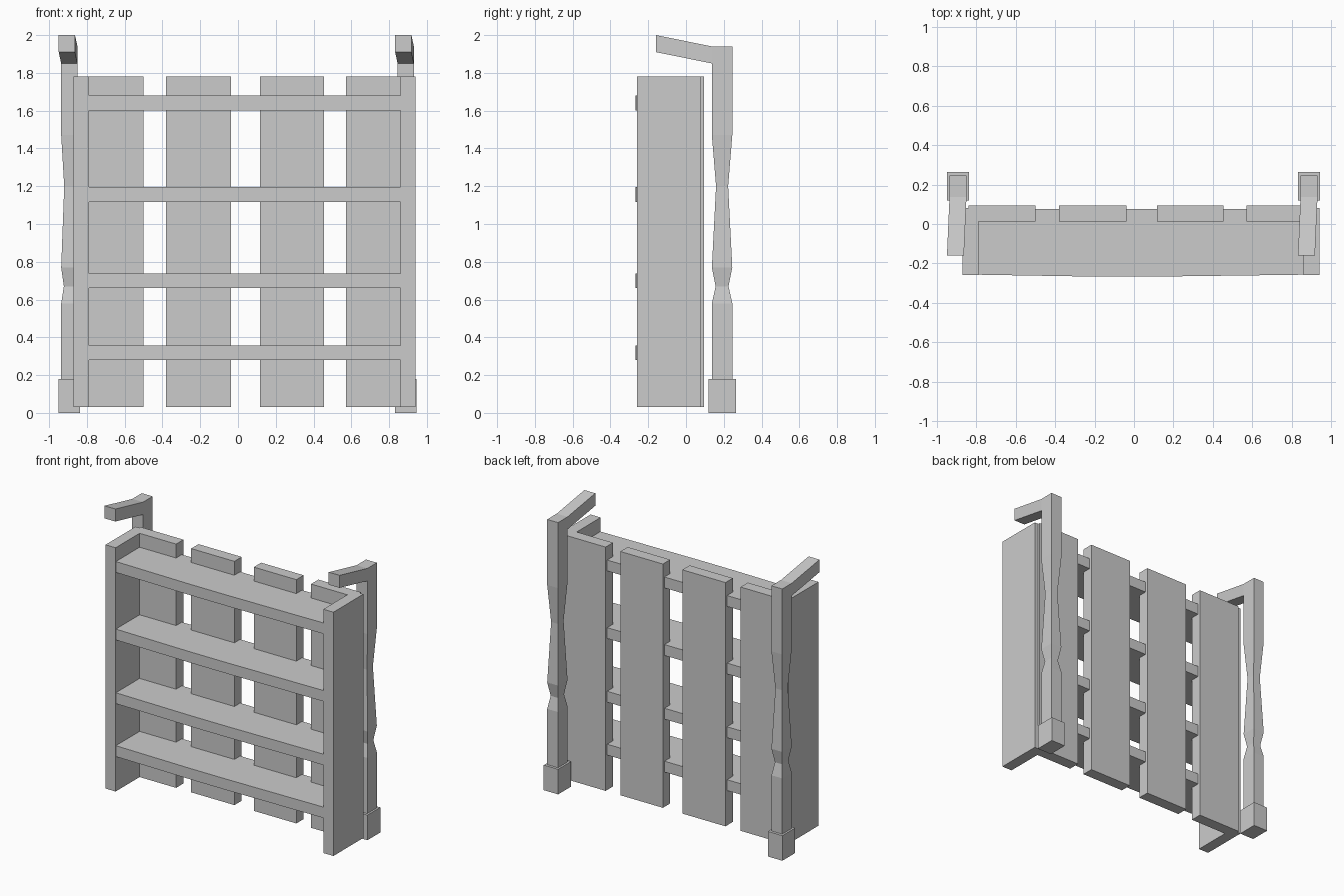
import bpy
import bmesh
from mathutils import Vector

cube = bpy.data.objects.get("Cube")
if cube:
    bpy.data.objects.remove(cube, do_unlink=True)

# Single plain grey material
grey = bpy.data.materials.new("plain grey")
grey.use_nodes = True
colour = (0.6, 0.6, 0.6, 1)
grey.diffuse_color = colour
grey.node_tree.nodes["Principled BSDF"].inputs["Base Color"].default_value = colour


def finish(name, bm):
    bmesh.ops.recalc_face_normals(bm, faces=bm.faces)
    mesh = bpy.data.meshes.new(name)
    bm.to_mesh(mesh)
    bm.free()
    mesh.materials.append(grey)
    obj = bpy.data.objects.new(name, mesh)
    bpy.context.collection.objects.link(obj)
    return obj


def prism(name, outline, z0, z1):
    """Extrude an xy outline from z0 up to z1."""
    bm = bmesh.new()
    face = bm.faces.new([bm.verts.new((x, y, z0)) for x, y in outline])
    top = bmesh.ops.extrude_face_region(bm, geom=[face])["geom"]
    verts = [v for v in top if isinstance(v, bmesh.types.BMVert)]
    bmesh.ops.translate(bm, vec=(0, 0, z1 - z0), verts=verts)
    return finish(name, bm)


def box(name, x0, x1, y0, y1, z0, z1):
    return prism(name, [(x0, y0), (x1, y0), (x1, y1), (x0, y1)], z0, z1)


# Post sections: height, half width, half depth
SECTIONS = [(0.1, 0.043, 0.054), (0.58, 0.043, 0.054), (0.67, 0.029, 0.034),
            (0.77, 0.043, 0.054), (1.2, 0.027, 0.032), (1.47, 0.043, 0.054),
            (1.85, 0.043, 0.054), (1.94, 0.043, 0.054)]


def post(name, cx, cy):
    """Pinched square post with a raised arm reaching to the front."""
    bm = bmesh.new()
    rings = [[bm.verts.new((cx + sx * hx, cy + sy * hy, z))
              for sx, sy in ((-1, -1), (1, -1), (1, 1), (-1, 1))]
             for z, hx, hy in SECTIONS]
    for low, high in zip(rings, rings[1:]):
        sides = [bm.faces.new((low[i], low[(i + 1) % 4], high[(i + 1) % 4], high[i]))
                 for i in range(4)]
    bm.faces.new(rings[0])
    bm.faces.new(rings[-1])
    # Arm grown from the front of the topmost section
    arm = bmesh.ops.extrude_discrete_faces(bm, faces=[sides[0]])["faces"][0]
    bmesh.ops.translate(bm, vec=Vector((-0.013, -0.296, 0.06)), verts=arm.verts)
    return finish(name, bm)


# Posts and their base blocks
for side, cx in (("right", -0.893), ("left", 0.888)):
    post(side + "_post", cx, 0.191)
    box(side + "_post_base", cx - 0.057, cx + 0.057, 0.118, 0.264, 0, 0.18)

# Side panels
box("right_panel", -0.87, -0.79, -0.26, 0.08, 0.03, 1.78)
box("left_panel", 0.86, 0.94, -0.26, 0.08, 0.03, 1.78)

# Back slats
for i, (x0, x1) in enumerate([(-0.84, -0.5), (-0.38, -0.037),
                              (0.117, 0.455), (0.572, 0.91)]):
    box(f"back_slat_{i + 1}", x0, x1, 0.012, 0.095, 0.03, 1.78)

# Shelves with a slightly bowed front edge
bow = [(-0.8, -0.257), (-0.2, -0.267), (0.1, -0.267), (0.87, -0.257),
       (0.87, 0.077), (-0.8, 0.077)]
for i, z in enumerate((0.28, 0.66, 1.117, 1.602)):
    prism(f"shelf_{i + 1}", bow, z, z + 0.078)
